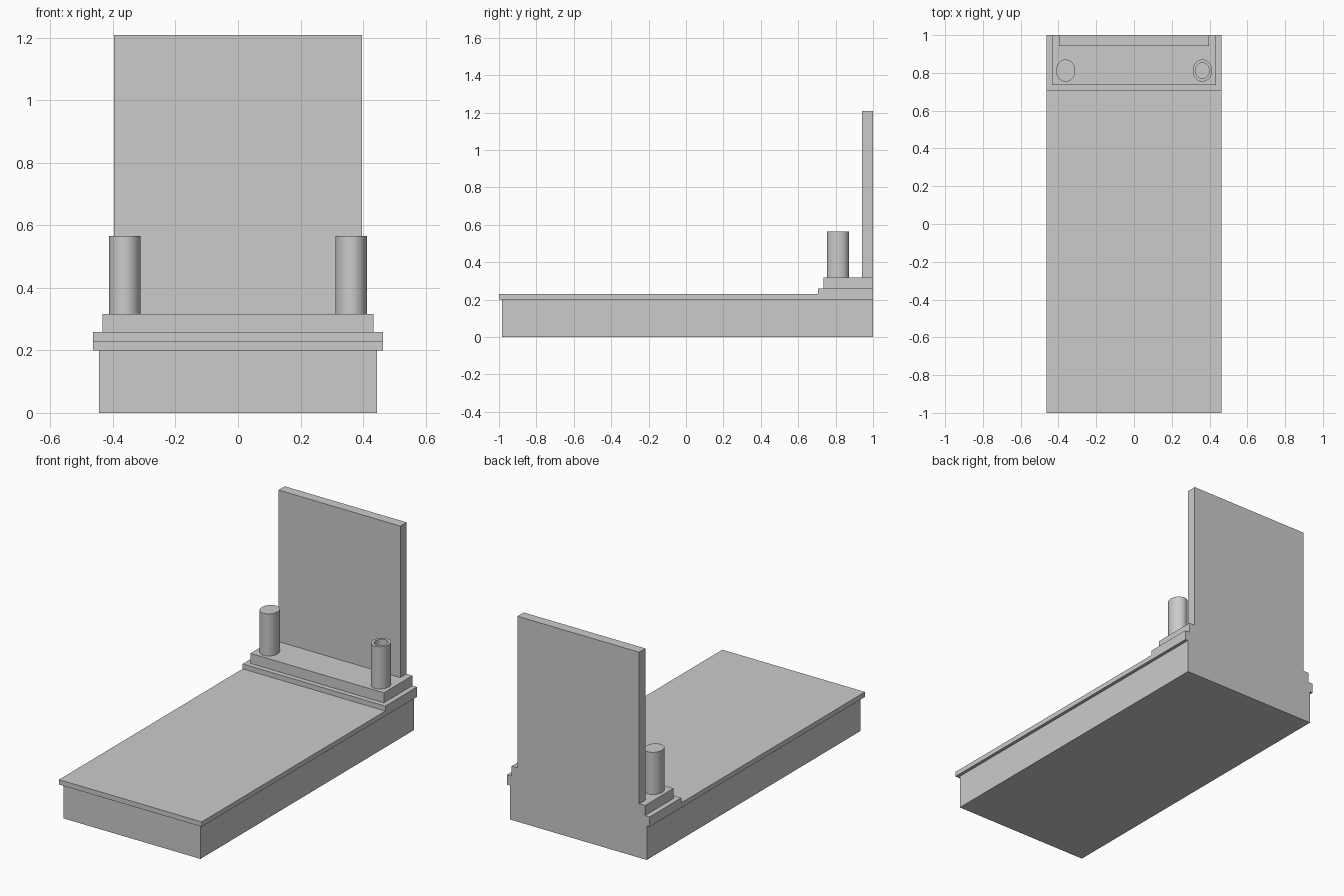
import bpy, bmesh, math

if "Cube" in bpy.data.objects:
    bpy.data.objects.remove(bpy.data.objects["Cube"])

SEGMENTS = 48
RX, RY = 0.051, 0.059      # post half-widths
POST_X, POST_Y = 0.362, 0.812
POST_Z0, POST_Z1 = 0.317, 0.565


def finish(name, bm):
    bmesh.ops.recalc_face_normals(bm, faces=bm.faces)
    mesh = bpy.data.meshes.new(name)
    bm.to_mesh(mesh)
    bm.free()
    obj = bpy.data.objects.new(name, mesh)
    bpy.context.collection.objects.link(obj)
    return obj


def slab(name, half_width, y0, z0, z1, y1=1.0):
    """Box centred on x = 0; its back is flush at y1."""
    bm = bmesh.new()
    bmesh.ops.create_cube(bm, size=1)
    for v in bm.verts:
        v.co.x *= 2 * half_width
        v.co.y = y0 if v.co.y < 0 else y1
        v.co.z = z0 if v.co.z < 0 else z1
    return finish(name, bm)


def oval_lathe(name, x, y, profile):
    """Loft oval rings from (scale, z) pairs and cap both ends."""
    bm = bmesh.new()
    rings = []
    for s, z in profile:
        angles = [2 * math.pi * i / SEGMENTS for i in range(SEGMENTS)]
        rings.append([bm.verts.new((x + s * RX * math.cos(a), y + s * RY * math.sin(a), z))
                      for a in angles])
    for low, high in zip(rings, rings[1:]):
        for i in range(SEGMENTS):
            j = (i + 1) % SEGMENTS
            bm.faces.new((low[i], low[j], high[j], high[i]))
    bm.faces.new(rings[0])
    bm.faces.new(rings[-1])
    obj = finish(name, bm)
    bpy.ops.object.select_all(action='DESELECT')
    bpy.context.view_layer.objects.active = obj
    obj.select_set(True)
    bpy.ops.object.shade_smooth_by_angle(angle=math.radians(30))
    return obj


# Plinth and overhanging cover
slab("base", 0.445, -0.984, 0.0, 0.2)
slab("cover_slab", 0.464, -1.0, 0.2, 0.229)

# Stepped footing and upright panel
slab("lower_step", 0.464, 0.706, 0.229, 0.258)
slab("upper_step", 0.434, 0.735, 0.258, 0.317)
slab("headstone", 0.396, 0.942, 0.317, 1.208)

# Solid post on the left, hollow vase on the right
oval_lathe("lantern_post", -POST_X, POST_Y, [(1, POST_Z0), (1, POST_Z1)])
oval_lathe("vase", POST_X, POST_Y,
           [(1, POST_Z0), (1, POST_Z1), (0.71, POST_Z1), (0.71, POST_Z0 + 0.03)])
